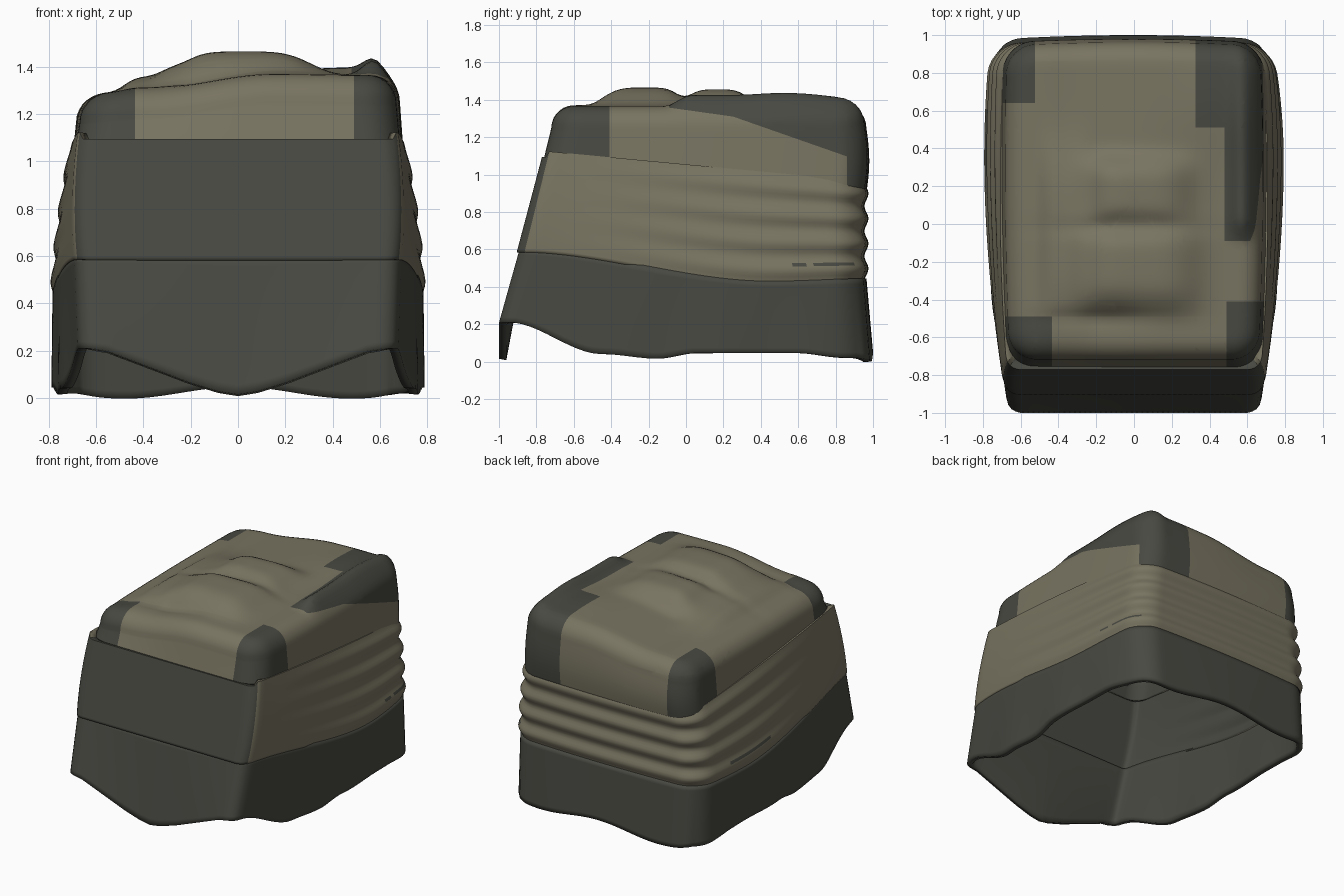
import bpy, bmesh
from math import sin, cos, pi, exp, hypot

cube = bpy.data.objects.get("Cube")
if cube:
    bpy.data.objects.remove(cube, do_unlink=True)


def material(name, rgb):
    m = bpy.data.materials.new(name)
    m.use_nodes = True
    m.diffuse_color = (*rgb, 1)
    m.node_tree.nodes["Principled BSDF"].inputs["Base Color"].default_value = (*rgb, 1)
    return m


TAN = material("tan cloth", (0.19, 0.175, 0.12))
DARK = material("dark cloth", (0.065, 0.066, 0.054))


# Small maths helpers
def interp(points, x, soft=True):
    for (x0, y0), (x1, y1) in zip(points, points[1:]):
        if x <= x1:
            t = max(0, (x - x0) / (x1 - x0))
            if soft:
                t = t * t * (3 - 2 * t)
            return y0 + (y1 - y0) * t
    return points[-1][1]


def clamp(x, lo, hi):
    return max(lo, min(hi, x))


def mix(p, q, t):
    return p + (q - p) * t


def mound(x, y, cx, cy, sx, sy, power=4):
    return exp(-abs((x - cx) / sx) ** power - abs((y - cy) / sy) ** power)


# Outline: points around a square, turned into rounded rectangles
SIDE = 48
STEPS = [2 * i / SIDE - 1 for i in range(SIDE)]
SQUARE = ([(s, -1) for s in STEPS] + [(1, s) for s in STEPS]
          + [(-s, 1) for s in STEPS] + [(-1, -s) for s in STEPS])


def outline(a, b, half, front, back, radius, taper):
    x, y = a * half, mix(front, back, (b + 1) / 2)
    cx = clamp(x, radius - half, half - radius)
    cy = clamp(y, front + radius, back - radius)
    d = hypot(x - cx, y - cy)
    if d > 1e-6:
        x, y = cx + (x - cx) * radius / d, cy + (y - cy) * radius / d
    # Narrower towards the front, and towards the back on the left
    narrow = 0.6 * ((y - 0.3) / 0.7) ** 2 if x > 0 and y > 0.3 else ((y - 0.3) / 1.25) ** 2
    return x * (1 - taper * narrow), y - 0.04 * x * x * max(b, 0)


def corner(b):
    return 0.07 if b < 0 else 0.16


# Heights of the hem, the seams and the top
def hem(a, b, x, y):
    if b == -1:
        return interp([(0, 0.015), (0.08, 0.028), (0.2, 0.065), (0.55, 0.2), (0.62, 0.21)],
                      abs(x), soft=False)
    if b == 1:
        return 0.025 + 0.025 * cos(x * 6.5)
    return interp([(-0.95, 0.21), (-0.45, 0.04), (-0.15, 0.015), (0.05, 0.045),
                   (0.6, 0.045), (0.85, 0.02)], y)


def low_seam(y):
    return interp([(-0.9, 0.585), (0.45, 0.415), (1, 0.43)], y)


def high_seam(y):
    return mix(1.115, 0.955, clamp((y + 0.75) / 1.7, 0, 1))


def top(x, y):
    z = interp([(-0.65, 1.285), (-0.4, 1.305), (0.15, 1.37), (0.6, 1.365)], x)
    z += 0.05 * mound(x, y, -0.36, -0.05, 0.13, 0.45)
    z += 0.03 * mound(x, y, 0.45, 0.65, 0.25, 0.3, 2)
    z = mix(z, 1.465, mound(x, y, 0.02, -0.22, 0.31, 0.24))
    z = mix(z, 1.455, mound(x, y, 0.02, 0.17, 0.27, 0.18))
    z -= 0.02 * mound(x, y, -0.05, -0.02, 0.35, 0.05, 2)
    z -= 0.02 * mound(x, y, -0.2, -0.5, 0.3, 0.04, 2)
    roll = interp([(-0.12, 0), (0.03, 0.06), (0.4, 0.055), (0.9, 0.03)], y)
    return z + roll * exp(-((x - 0.57) / 0.06) ** 2)


def loft(name, rings, is_dark, cuts=(), closed=False):
    bm = bmesh.new()
    rows = [[bm.verts.new(p) for p in ring] for ring in rings]
    n = len(SQUARE)
    for low, up in zip(rows, rows[1:]):
        for i in range(n):
            j = (i + 1) % n
            bm.faces.new((low[i], low[j], up[j], up[i]))
    if closed:
        bm.faces.new(rows[-1])
    # Straight cuts give the painted patches clean borders
    for point, normal in cuts:
        bmesh.ops.bisect_plane(bm, geom=bm.verts[:] + bm.edges[:] + bm.faces[:],
                               dist=1e-5, plane_co=point, plane_no=normal)
    for index, f in enumerate(bm.faces):
        row, i = divmod(index, n)
        f.material_index = int(is_dark(row, i // SIDE, *f.calc_center_median()))
    mesh = bpy.data.meshes.new(name)
    bm.to_mesh(mesh)
    bm.free()
    mesh.materials.append(TAN)
    mesh.materials.append(DARK)
    ob = bpy.data.objects.new(name, mesh)
    bpy.context.collection.objects.link(ob)
    # Cloth thickness, dark on the inside
    solid = ob.modifiers.new("thickness", "SOLIDIFY")
    solid.thickness = 0.04
    solid.offset = -1
    solid.material_offset = 1
    bpy.ops.object.select_all(action="DESELECT")
    ob.select_set(True)
    bpy.context.view_layer.objects.active = ob
    bpy.ops.object.shade_smooth_by_angle(angle=0.8)


# Skirt with a wavy hem
def skirt_ring(v):
    ring = []
    for a, b in SQUARE:
        wave = 0.006 * sin(b * 11) * (1 - v) if abs(a) == 1 else 0
        x, y = outline(a, b, 0.785 + wave, mix(-1, -0.89, v), mix(1, 0.965, v),
                       corner(b), 0.15)
        ring.append((x, y, mix(hem(a, b, x, y), low_seam(y) + 0.015, v)))
    return ring


loft("skirt", [skirt_ring(k / 14) for k in range(15)], lambda *face: True)


# Middle band: folded cloth on the sides and back, plain dark panel in front
def band_ring(v):
    ring = []
    for a, b in SQUARE:
        weight = interp([(-0.8, 0), (0.8, 1)], b)
        fold = -0.011 * weight * cos(8 * pi * v)
        x, y = outline(a, b, mix(0.787, 0.715, v ** 1.6) + fold, mix(-0.905, -0.77, v),
                       0.965 + fold, corner(b), mix(0.15, 0.08, v))
        z = mix(low_seam(y), high_seam(y) + 0.01, v)
        ring.append((x, y, z - 0.03 * v * (b == -1)))
    return ring


def band_dark(row, side, x, y, z):
    panel = side == 0 or y < -0.855 + 0.23 * (z - 0.6)
    left = x > 0.68 and (0.56 < y < 0.64 or 0.7 < y < 0.9)
    right = x < -0.7 and 0.15 < y < 0.6
    return panel or (row == 5 and (left or right))


band = [band_ring(k / 32) for k in range(33)]
lip = [(a, b, *outline(a, b, 0.69, -0.745, 0.945, 0.12, 0.06)) for a, b in SQUARE]
band.append([(x, y, high_seam(y) + 0.01 - 0.03 * (b == -1)) for a, b, x, y in lip])
loft("folded_band", band, band_dark)

# Crown: wall, rounded shoulder and lumpy top
ROUND = 0.12


def wall_ring(v):
    ring = []
    for a, b in SQUARE:
        x, y = outline(a, b, mix(0.705, 0.685, v), mix(-0.765, -0.72, v),
                       0.965 + 0.015 * sin(pi * v), 0.15, 0.05)
        ring.append((x, y, mix(high_seam(y) - 0.05, top(x, y) - ROUND, v)))
    return ring


def top_ring(inset, drop, k=1):
    ring = []
    for a, b in SQUARE:
        x, y = outline(a, b, (0.685 - inset) * k, 0.1225 - (0.8425 - inset) * k,
                       0.1225 + (0.8425 - inset) * k, (0.15 - inset) * k, 0.05)
        ring.append((x, y, top(x, y) - drop))
    return ring


# Patch borders: straight lines across, along, and two slopes beside the roll
ACROSS = FRONT_L, FRONT_R, BACK_R, BACK_L, ROLL = 0.49, -0.435, -0.525, 0.325, 0.48
ALONG = FRONT_L_END, FRONT_R_END, BACK_R_END, BACK_L_END, ROLL_END, REAR = (
    -0.41, -0.49, 0.64, 0.51, -0.09, 0.86)
SLOPES = [(1.345, -0.14), (1.398, -0.35)]
CUTS = ([((x, 0, 0), (1, 0, 0)) for x in ACROSS] + [((0, y, 0), (0, 1, 0)) for y in ALONG]
        + [((0, 0, z), (0, -slope, 1)) for z, slope in SLOPES])


def crown_dark(row, side, x, y, z):
    above = z > min(h + slope * y for h, slope in SLOPES)
    front_left = x > FRONT_L and y < FRONT_L_END
    front_right = x < FRONT_R and y < FRONT_R_END
    back_right = x < BACK_R and y > BACK_R_END
    back_left = x > BACK_L and y > BACK_L_END and (y > REAR or above)
    roll = x > ROLL and y > ROLL_END and above
    return front_left or front_right or back_right or back_left or roll


crown = [wall_ring(k / 12) for k in range(13)]
for k in range(1, 8):
    turn = k / 7 * pi / 2
    crown.append(top_ring(ROUND * (1 - cos(turn)), ROUND * (1 - sin(turn))))
crown += [top_ring(ROUND, 0, 1 - k / 26) for k in range(1, 26)]
loft("crown", crown, crown_dark, CUTS, closed=True)
